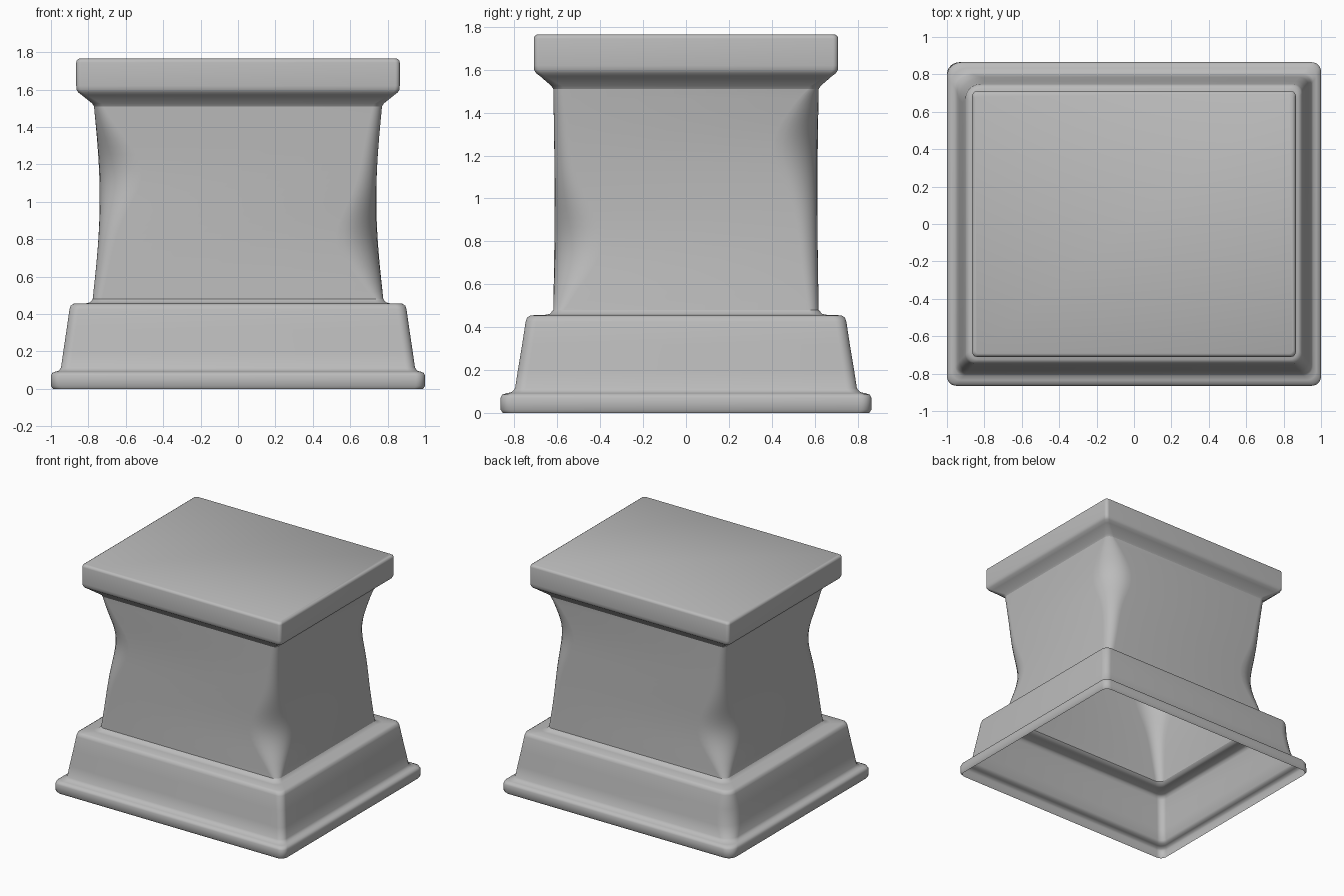
import bpy, bmesh, math

cube = bpy.data.objects.get("Cube")
if cube:
    bpy.data.objects.remove(cube)

stone = bpy.data.materials.new("grey_stone")
stone.use_nodes = True
GREY = (0.5, 0.5, 0.5, 1)
stone.diffuse_color = GREY
stone.node_tree.nodes["Principled BSDF"].inputs["Base Color"].default_value = GREY

SEGMENTS = 8   # per rounded corner
# corner signs, walking counter-clockwise
CORNERS = [(1, 1), (-1, 1), (-1, -1), (1, -1)]


def ring(bm, z, hx, hy, radii):
    """Rounded rectangle with its own radius at each corner."""
    verts = []
    for i, ((sx, sy), r) in enumerate(zip(CORNERS, radii)):
        for k in range(SEGMENTS + 1):
            a = (i + k / SEGMENTS) * math.pi / 2
            verts.append(bm.verts.new((sx * (hx - r) + r * math.cos(a),
                                       sy * (hy - r) + r * math.sin(a), z)))
    return verts


def loft(name, rows, capped=False):
    """Skin a stack of rings; the pieces are open shells."""
    bm = bmesh.new()
    rings = [ring(bm, *row) for row in rows]
    for low, high in zip(rings, rings[1:]):
        n = len(low)
        for i in range(n):
            j = (i + 1) % n
            bm.faces.new((low[i], low[j], high[j], high[i]))
    if capped:
        bm.faces.new(rings[-1])
    mesh = bpy.data.meshes.new(name)
    bm.to_mesh(mesh)
    bm.free()
    mesh.materials.append(stone)
    obj = bpy.data.objects.new(name, mesh)
    bpy.context.collection.objects.link(obj)
    bpy.ops.object.select_all(action='DESELECT')
    obj.select_set(True)
    bpy.context.view_layer.objects.active = obj
    bpy.ops.object.shade_smooth_by_angle(angle=math.radians(50))
    return obj


# foot slab and sloping plinth, back left corner more worn
foot = [(0, .99, .855), (.015, 1, .865), (.07, 1, .865), (.085, .993, .858),
        (.092, .975, .835), (.097, .957, .812), (.115, .946, .797),
        (.2, .934, .784), (.32, .916, .764), (.425, .901, .748),
        (.445, .894, .741), (.455, .878, .725), (.457, .81, .66),
        (.462, .79, .635), (.48, .777, .619)]


def foot_radii(z):
    wear = .07 * math.exp(-((z - .25) / .17) ** 2)
    return (.05, .055 + wear, .05, .05)


loft("plinth", [(z, x, y, foot_radii(z)) for z, x, y in foot])

# concave shaft, each corner chipped at its own height
CHIP_HEIGHTS = (1.3, .75, 1.2, .75)
shaft = []
STEPS = 24
for k in range(STEPS + 1):
    t = k / STEPS
    z = .48 + 1.03 * t
    bow = math.sin(math.pi * t)
    radii = [.05 + .16 * math.sqrt(bow) * math.exp(-((z - h) / .25) ** 2) + .04 * bow
             for h in CHIP_HEIGHTS]
    shaft.append((z, .777 - .034 * bow - .007 * t, .619 - .006 * bow, radii))
loft("shaft", shaft)

# flared moulding and square cap slab
cap = [(1.51, .77, .619), (1.525, .779, .628), (1.57, .835, .68),
       (1.585, .855, .7), (1.6, .863, .708), (1.62, .865, .71),
       (1.745, .865, .71), (1.757, .862, .707), (1.765, .85, .695)]
loft("cap", [(z, x, y, [.05 if z < 1.53 else .025] * 4) for z, x, y in cap], capped=True)
